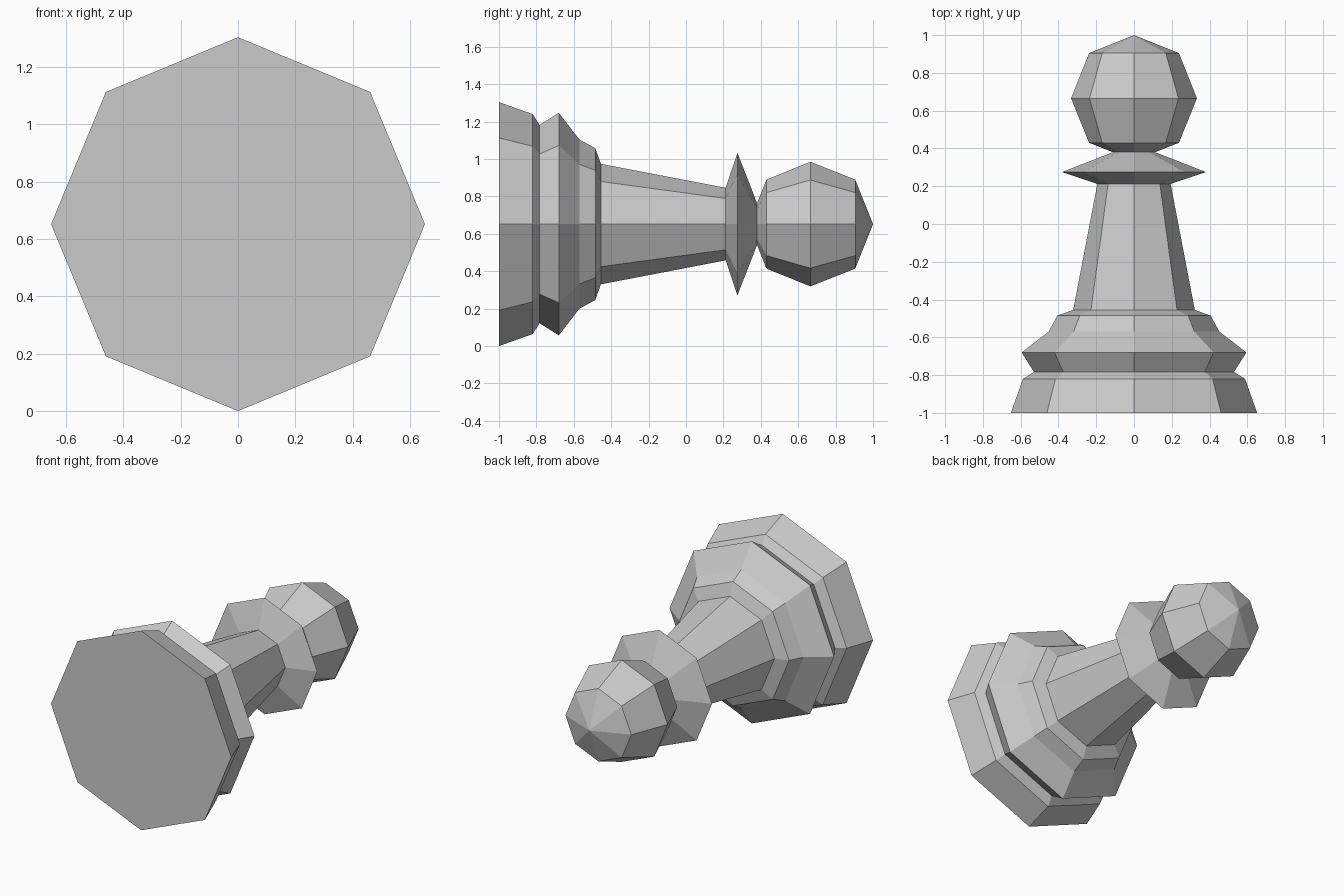
import bpy, bmesh, math

if "Cube" in bpy.data.objects:
    bpy.data.objects.remove(bpy.data.objects["Cube"])

SIDES = 8
RADIUS = 0.652  # foot radius, also the height of the lying axis


def turned_part(name, profile, cap_start=False):
    """Revolve (y, radius) points around the y axis in flat-sided steps."""
    bm = bmesh.new()
    rings = []
    for y, r in profile:
        if r == 0:
            rings.append([bm.verts.new((0, y, RADIUS))] * SIDES)
            continue
        angles = [2 * math.pi * i / SIDES for i in range(SIDES)]
        rings.append([bm.verts.new((r * math.cos(a), y, RADIUS + r * math.sin(a)))
                      for a in angles])
    for low, high in zip(rings, rings[1:]):
        for i in range(SIDES):
            j = (i + 1) % SIDES
            corners = [low[i], high[i], high[j], low[j]]
            bm.faces.new(list(dict.fromkeys(corners)))  # drops doubled pole
    if cap_start:
        bm.faces.new(rings[0])
    bmesh.ops.recalc_face_normals(bm, faces=bm.faces)
    # Make sure the open shells face outward
    bm.normal_update()
    side = bm.faces[0]
    c = side.calc_center_median()
    if side.normal.x * c.x + side.normal.z * (c.z - RADIUS) < 0:
        bmesh.ops.reverse_faces(bm, faces=bm.faces)
    mesh = bpy.data.meshes.new(name)
    bm.to_mesh(mesh)
    bm.free()
    bpy.context.collection.objects.link(bpy.data.objects.new(name, mesh))


# Stepped foot, closed underneath
turned_part("base", [(-1, RADIUS), (-0.82, 0.588), (-0.783, 0.53), (-0.68, 0.595),
                     (-0.57, 0.452), (-0.485, 0.406), (-0.455, 0.322)], cap_start=True)
# Tapering column
turned_part("stem", [(-0.455, 0.322), (0.212, 0.194)])
# Thin flared disc
turned_part("collar", [(0.212, 0.194), (0.275, 0.381), (0.38, 0.112)])
# Faceted ball with a pointed tip
turned_part("head", [(0.38, 0.112), (0.43, 0.238), (0.665, 0.333),
                     (0.905, 0.238), (1, 0)])
